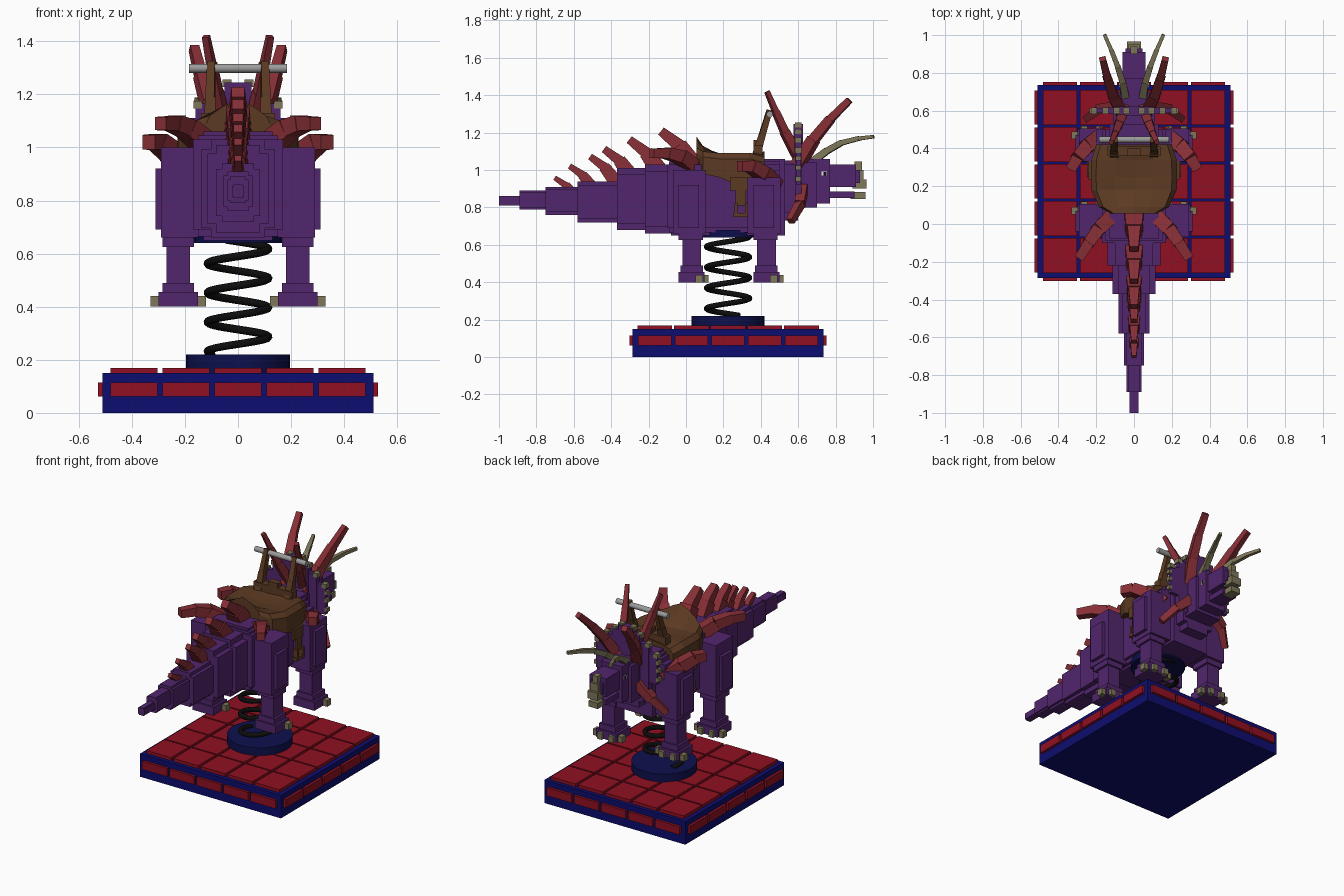
import bpy, bmesh, math
from mathutils import Vector, Matrix

if "Cube" in bpy.data.objects:
    bpy.data.objects.remove(bpy.data.objects["Cube"])


def material(name, r, g, b):
    m = bpy.data.materials.new(name)
    m.use_nodes = True
    m.diffuse_color = (r, g, b, 1)
    m.node_tree.nodes["Principled BSDF"].inputs["Base Color"].default_value = (r, g, b, 1)
    return m


PURPLE = material("purple hide", .085, .019, .155)
RED = material("tile red", .28, .005, .016)
SPIKE = material("spike red", .24, .028, .036)
BLUE = material("base blue", .004, .004, .16)
NAVY = material("navy plate", .004, .005, .075)
BROWN = material("saddle brown", .105, .042, .016)
HORN = material("horn olive", .21, .185, .10)
STEEL = material("bar grey", .33, .33, .33)
BLACK = material("black", .004, .004, .004)
WHITE = material("eye white", .75, .75, .75)


def finish(name, bm, mat):
    bmesh.ops.recalc_face_normals(bm, faces=bm.faces)
    me = bpy.data.meshes.new(name)
    bm.to_mesh(me)
    bm.free()
    me.materials.append(mat)
    ob = bpy.data.objects.new(name, me)
    bpy.context.collection.objects.link(ob)
    return ob


def add_box(bm, x, y, z):
    size = Matrix.Diagonal((x[1] - x[0], y[1] - y[0], z[1] - z[0], 1))
    mid = Matrix.Translation([(a + b) / 2 for a, b in (x, y, z)])
    bmesh.ops.create_cube(bm, size=1, matrix=mid @ size)


def boxes(name, mat, parts, mirror=False):
    """Each part is three (low, high) spans; a lone number is a half width."""
    bm = bmesh.new()
    for x, y, z in parts:
        x = x if isinstance(x, tuple) else (-x, x)
        add_box(bm, x, y, z)
        if mirror:
            add_box(bm, (-x[1], -x[0]), y, z)
    return finish(name, bm, mat)


def spike(name, mat, points, w0, w1, mirror=True):
    """Jointed square spike, each joint a little thinner than the last."""
    bm = bmesh.new()
    n = len(points) - 1
    for side in (1, -1) if mirror else (1,):
        pts = [Vector((p[0] * side, p[1], p[2])) for p in points]
        for i in range(n):
            d = pts[i + 1] - pts[i]
            wa = w0 + (w1 - w0) * i / n
            wb = wa + (w1 - w0) * .6 / n
            rot = d.to_track_quat('Z', 'X').to_matrix().to_4x4()
            bmesh.ops.create_cone(bm, cap_ends=True, segments=4, radius1=wa * .707, radius2=wb * .707,
                                  depth=d.length * 1.08,
                                  matrix=Matrix.Translation((pts[i] + pts[i + 1]) / 2) @ rot
                                  @ Matrix.Rotation(math.pi / 4, 4, 'Z'))
    return finish(name, bm, mat)


def disc(name, mat, r, z0, z1):
    bm = bmesh.new()
    bmesh.ops.create_cone(bm, cap_ends=True, segments=32, radius1=r, radius2=r, depth=z1 - z0,
                          matrix=Matrix.Translation((0, CY, (z0 + z1) / 2)))
    return finish(name, bm, mat)


# Tiled base
CY = .225
boxes("base_slab", BLUE, [(.51, (CY - .51, CY + .51), (0, .15))])
tiles, edges = [], []
for i in range(5):
    a = (i - 2) * .196
    span = (a - .089, a + .089)
    yspan = (CY + span[0], CY + span[1])
    for j in range(5):
        b = CY + (j - 2) * .196
        tiles.append((span, (b - .093, b + .093), (.14, .17)))
    edges.append((span, (CY - .527, CY + .527), (.062, .115)))
    edges.append((.527, yspan, (.062, .115)))
boxes("top_tiles", RED, tiles)
boxes("side_tiles", RED, edges)

# Spring between two round plates
disc("lower_plate", NAVY, .195, .15, .22)
disc("upper_plate", NAVY, .165, .64, .68)
cu = bpy.data.curves.new("spring", 'CURVE')
cu.dimensions = '3D'
cu.bevel_depth = .015
cu.bevel_resolution = 2
turns, steps = 3.9, 120
sp = cu.splines.new('POLY')
sp.points.add(steps)
for i, p in enumerate(sp.points):
    t = i / steps
    a = t * turns * math.tau + 2.6
    p.co = (.115 * math.cos(a), CY + .115 * math.sin(a), .222 + .43 * t, 1)
cu.materials.append(BLACK)
bpy.context.collection.objects.link(bpy.data.objects.new("spring", cu))

# Stepped tail: every length has a cross-shaped section
rings = [(-1, -.89, .023, .81, .86), (-.89, -.75, .04, .79, .89), (-.75, -.58, .054, .76, .91),
         (-.58, -.37, .083, .72, .94), (-.37, -.2, .115, .68, 1.01), (-.22, .02, .14, .66, 1.03)]
tail = []
for y0, y1, w, z0, z1 in rings:
    k = (z1 - z0) * .1
    tail += [(w, (y0, y1 + .02), (z0 + k, z1 - k)), (w * .72, (y0, y1 + .02), (z0, z1))]
boxes("tail", PURPLE, tail)

# Body and neck
boxes("body", PURPLE, [(.17, (-.1, .5), (.69, 1.03)), (.13, (-.08, .53), (.65, 1.06)),
                       (.15, (-.09, .5), (.665, 1.045)), (.2, (-.04, .07), (.72, 1.0)),
                       (.2, (.34, .5), (.72, 1.0))])
boxes("neck", PURPLE, [(.11, (.5, .6), (.77, 1.03)), (.08, (.5, .6), (.73, 1.05))])

# Legs with stepped thighs, feet and claws
for name, y, top in (("rear_legs", -.04, 1.0), ("front_legs", .36, .96)):
    boxes(name, PURPLE, [((.15, .29), (y - .03, y + .145), (.66, top)),
                         ((.17, .31), (y, y + .11), (.69, .92)),
                         ((.165, .285), (y, y + .13), (.625, .7)),
                         ((.18, .27), (y + .02, y + .12), (.45, .65)),
                         ((.165, .285), (y + .01, y + .13), (.45, .49)),
                         ((.15, .3), (y, y + .14), (.40, .455))], True)
    boxes(name + "_claws", HORN, [((.3, .33), (y + .09, y + .13), (.4, .44)),
                                  ((.12, .15), (y + .09, y + .13), (.4, .44)),
                                  ((.165, .2), (y + .13, y + .16), (.4, .44)),
                                  ((.245, .28), (y + .13, y + .16), (.4, .44))], True)

# Head, frill and beak
boxes("head", PURPLE, [(.095, (.6, .7), (.8, 1.04)), (.075, (.6, .77), (.82, 1.06)),
                       (.06, (.7, .91), (.91, 1.03)), (.05, (.7, .9), (.85, .885)),
                       (.045, (.75, .93), (.93, 1.0))])
frill = [(.05, .80, 1.245), (.10, .82, 1.21), (.16, .86, 1.165), (.22, .92, 1.11)]
boxes("frill", PURPLE, [(w, (.575 + i * .004, .625 - i * .004), (a, b)) for i, (w, a, b) in enumerate(frill)])
knobs = [((w - .025, w + .008), (.582, .618), (b - .018, b + .01)) for w, a, b in frill]
knobs += [((.215, .235), (.585, .615), (z, z + .025)) for z in (.94, 1.0, 1.05)]
boxes("frill_knobs", HORN, knobs, True)
boxes("beak", HORN, [(.036, (.89, .965), (.9, .95)), (.028, (.9, .95), (.93, 1.0)),
                     (.018, (.9, .94), (.97, 1.045)), (.034, (.88, .96), (.845, .882))])
boxes("eye_whites", WHITE, [((.06, .064), (.725, .765), (.97, .992)),
                            ((.07, .079), (.725, .755), (.97, .992))], True)
boxes("eye_pupils", BLACK, [((.07, .082), (.735, .75), (.972, .99))], True)
spike("brow_horns", HORN, [(.045, .67, 1.04), (.06, .75, 1.10), (.085, .83, 1.145),
                           (.12, .92, 1.168), (.155, 1.0, 1.178)], .04, .016)

# Red spikes on frill, shoulders and hips
spike("upper_frill_spikes", SPIKE, [(.05, .61, 1.05), (.08, .53, 1.2), (.1, .48, 1.31), (.12, .435, 1.415)], .052, .02)
spike("outer_frill_spikes", SPIKE, [(.07, .6, 1.03), (.11, .68, 1.16), (.14, .77, 1.27), (.165, .87, 1.37)], .065, .03)
spike("lower_frill_spikes", SPIKE, [(.09, .62, .9), (.18, .61, .82), (.25, .56, .73)], .06, .03)
spike("shoulder_spikes", SPIKE, [(.17, .47, .91), (.25, .41, .98), (.3, .35, 1.02), (.335, .29, 1.02)], .085, .05)
spike("hip_spikes", SPIKE, [(.12, .04, 1.01), (.19, -.03, 1.07), (.24, -.1, 1.09), (.29, -.18, 1.09)], .08, .045)

# Thorns swept back along the spine
tips = [(-.7, .957), (-.62, 1.02), (-.51, 1.07), (-.435, 1.11), (-.3, 1.16), (-.13, 1.205)]
for i, (y, z) in enumerate(tips):
    dy, dz, w = .1 + .012 * i, .1 + .018 * i, .045 + .008 * i
    spike(f"back_thorn_{i + 1}", SPIKE, [(0, y + dy * 1.1, z - dz), (0, y + dy * .6, z - dz * .4),
                                         (0, y, z)], w * 1.25, w * .4, False)

# Saddle: lofted sections with a raised back, then the front pommel
bm = bmesh.new()
loops = []
for y, w, zc, ze, zb in ((.055, .12, 1.18, 1.12, 1.05), (.09, .185, 1.13, 1.1, .98), (.18, .226, 1.075, 1.09, .96),
                         (.25, .228, 1.07, 1.09, .93), (.34, .226, 1.075, 1.09, .93), (.42, .2, 1.1, 1.07, .96)):
    half = [(w, zb), (w, ze - .03), (w * .88, ze), (w * .45, zc + (ze - zc) * .4)]
    sec = half + [(0, zc)] + [(-x, z) for x, z in reversed(half)]
    loops.append([bm.verts.new((x, y, z)) for x, z in sec])
for a, b in zip(loops, loops[1:]):
    for i in range(len(a)):
        j = (i + 1) % len(a)
        bm.faces.new((a[i], a[j], b[j], b[i]))
bm.faces.new(loops[0])
bm.faces.new(loops[-1])
finish("saddle", bm, BROWN)
boxes("saddle_pommel", BROWN, [(.14, (.36, .41), (1.05, 1.13)), (.035, (.36, .4), (1.1, 1.16))])

# Stirrups
boxes("stirrups", BROWN, [((.225, .24), (.235, .345), (.89, .96)), ((.225, .24), (.265, .32), (.81, .9)),
                          ((.215, .25), (.26, .275), (.76, .82)), ((.215, .25), (.315, .33), (.76, .82)),
                          ((.215, .25), (.25, .34), (.75, .77))], True)

# Handlebar
spike("handle_posts", BROWN, [(.105, .37, 1.06), (.105, .405, 1.18), (.1, .445, 1.315)], .045, .025)
bm = bmesh.new()
bmesh.ops.create_cone(bm, cap_ends=True, segments=16, radius1=.017, radius2=.017, depth=.37,
                      matrix=Matrix.Translation((0, .447, 1.298)) @ Matrix.Rotation(math.pi / 2, 4, 'Y'))
finish("handlebar", bm, STEEL)

# Soft shading on the round parts only
for name in ("lower_plate", "upper_plate", "handlebar"):
    for poly in bpy.data.objects[name].data.polygons:
        poly.use_smooth = len(poly.vertices) == 4
    bpy.data.objects[name].data.set_sharp_from_angle(angle=math.radians(40))
